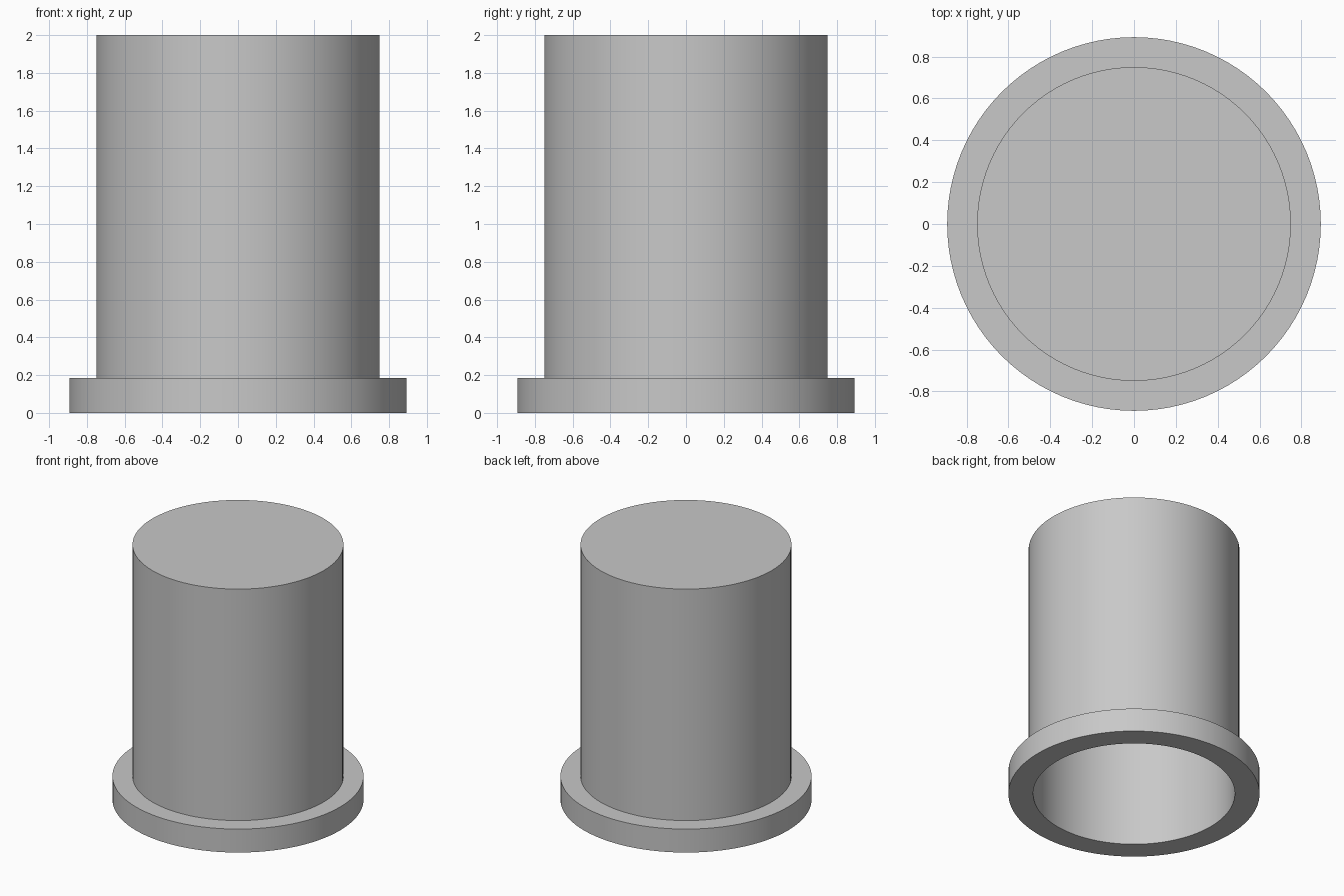
import bpy
import bmesh
from math import pi, radians

default = bpy.data.objects.get("Cube")
if default:
    bpy.data.objects.remove(default, do_unlink=True)

SEGMENTS = 96

# Plain grey material
grey = bpy.data.materials.new("plain_grey")
grey.use_nodes = True
colour = (0.58, 0.58, 0.58, 1)
grey.diffuse_color = colour
grey.node_tree.nodes["Principled BSDF"].inputs["Base Color"].default_value = colour


def lathe(name, profile):
    """Spin a (radius, height) profile around the z axis."""
    bm = bmesh.new()
    verts = [bm.verts.new((r, 0, z)) for r, z in profile]
    edges = [bm.edges.new(pair) for pair in zip(verts, verts[1:])]
    bmesh.ops.spin(bm, geom=verts + edges, cent=(0, 0, 0), axis=(0, 0, 1),
                   angle=2 * pi, steps=SEGMENTS)
    bmesh.ops.remove_doubles(bm, verts=bm.verts, dist=0.0005)
    bmesh.ops.recalc_face_normals(bm, faces=bm.faces)
    mesh = bpy.data.meshes.new(name)
    bm.to_mesh(mesh)
    bm.free()
    mesh.materials.append(grey)
    obj = bpy.data.objects.new(name, mesh)
    bpy.context.collection.objects.link(obj)
    bpy.ops.object.select_all(action='DESELECT')
    obj.select_set(True)
    bpy.context.view_layer.objects.active = obj
    bpy.ops.object.shade_smooth_by_angle(angle=radians(30))
    return obj


# Hollow closed-top cap with a flange around its open bottom
outer, inner, flange = 0.75, 0.717, 0.893
flange_top, height, wall = 0.184, 2.0, 0.033
lathe("flanged_cap", [
    (0, height), (outer, height), (outer, flange_top), (flange, flange_top),
    (flange, 0), (inner, 0), (inner, height - wall), (0, height - wall),
])
